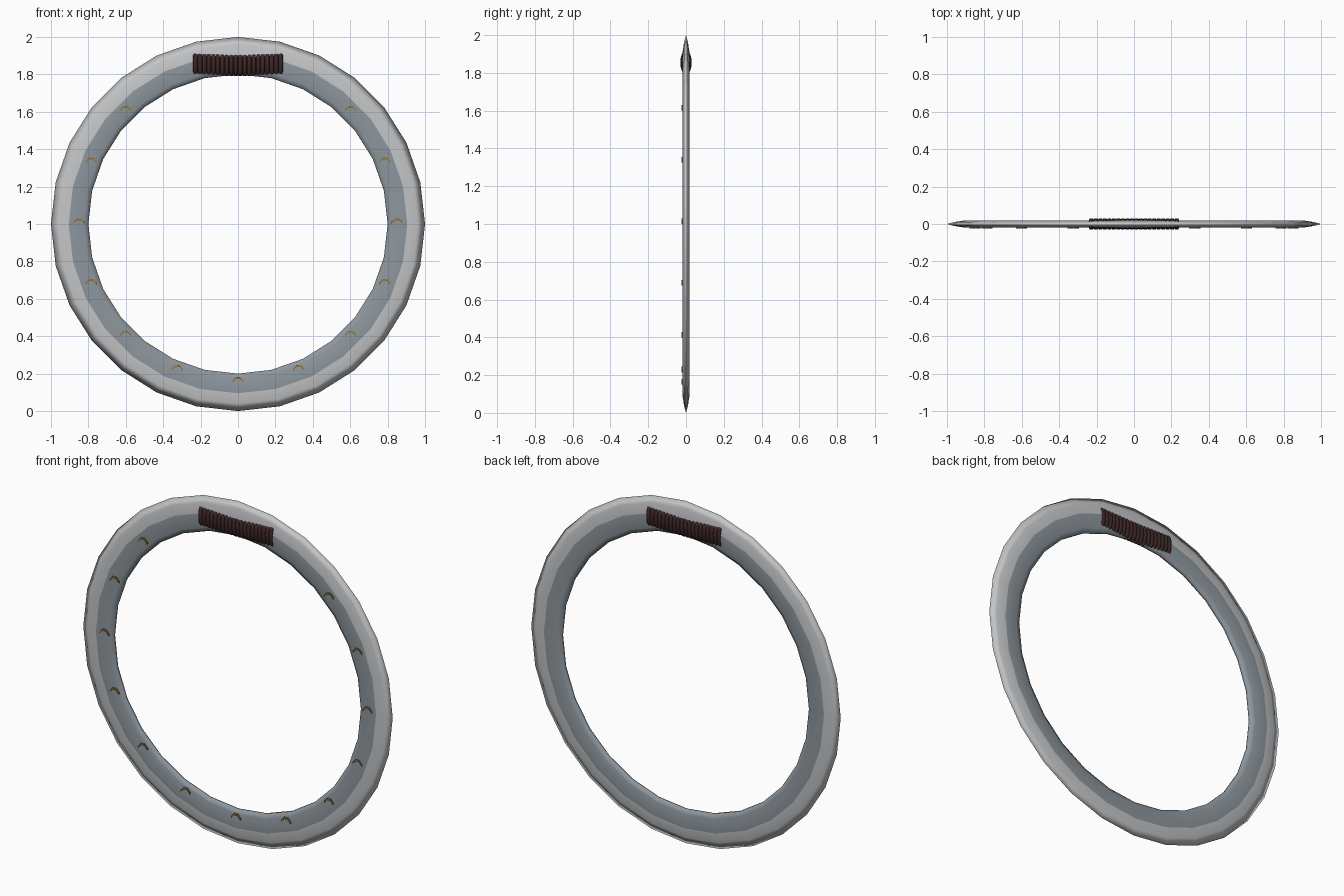
import bpy, bmesh
from math import sin, cos, pi, sqrt

if "Cube" in bpy.data.objects:
    bpy.data.objects.remove(bpy.data.objects["Cube"], do_unlink=True)


def material(name, rgb):
    m = bpy.data.materials.new(name)
    m.use_nodes = True
    m.diffuse_color = (*rgb, 1)
    m.node_tree.nodes["Principled BSDF"].inputs["Base Color"].default_value = (*rgb, 1)
    return m


bright_steel = material("bright steel", (0.55, 0.56, 0.57))
blue_steel = material("blue steel", (0.27, 0.31, 0.34))
leather = material("dark leather", (0.045, 0.02, 0.02))
bronze = material("bronze", (0.32, 0.17, 0.03))


def finish(bm, name, mats, smooth):
    bmesh.ops.recalc_face_normals(bm, faces=bm.faces)
    for f in bm.faces:
        f.smooth = smooth
    mesh = bpy.data.meshes.new(name)
    bm.to_mesh(mesh)
    bm.free()
    for m in mats:
        mesh.materials.append(m)
    ob = bpy.data.objects.new(name, mesh)
    bpy.context.collection.objects.link(ob)
    return ob


def add_tube(bm, rings):
    """Closed surface through a closed list of closed loops."""
    loops = [[bm.verts.new(p) for p in ring] for ring in rings]
    n = len(loops[0])
    faces = []
    for i, a in enumerate(loops):
        b = loops[(i + 1) % len(loops)]
        for j in range(n):
            k = (j + 1) % n
            faces.append(bm.faces.new((a[j], a[k], b[k], b[j])))
    return faces


# Bladed ring: a thin section swept around the y axis
half = [(0.80, 0.008), (0.825, 0.016), (0.905, 0.019), (0.96, 0.011)]
section = half + [(1.0, 0.0)] + [(r, -y) for r, y in reversed(half)]
SEGMENTS = 28
bm = bmesh.new()
rings = []
for i in range(SEGMENTS):
    a = 2 * pi * i / SEGMENTS
    rings.append([(r * sin(a), y, 1 + r * cos(a)) for r, y in section])
faces = add_tube(bm, rings)
for f in faces:
    # Inner band is darker than the cutting edge
    if min(sqrt(v.co.x ** 2 + (v.co.z - 1) ** 2) for v in f.verts) < 0.9:
        f.material_index = 1
finish(bm, "blade_ring", [bright_steel, blue_steel], True)

# Grip: a row of flattened coils wound around the top of the ring
COILS, PITCH, CORD = 20, 0.024, 0.012
bm = bmesh.new()
for c in range(COILS):
    x0 = (c - (COILS - 1) / 2) * PITCH
    rings = []
    for i in range(20):
        a = 2 * pi * i / 20
        ring = []
        for j in range(8):
            b = 2 * pi * j / 8
            out = 0.5 * CORD * (cos(b) - 1)
            ring.append((x0 + CORD * sin(b),
                         (0.03 + out) * cos(a),
                         1.855 + (0.065 + out) * sin(a)))
        rings.append(ring)
    add_tube(bm, rings)
finish(bm, "grip_wrap", [leather], True)

# Upright chevrons on the front of the inner band, skipping the grip
chevron = [(-0.03, 0.0), (-0.012, 0.02), (0.012, 0.02), (0.03, 0.0),
           (0.03, 0.01), (0.012, 0.03), (-0.012, 0.03), (-0.03, 0.01)]
bm = bmesh.new()
for i in range(2, 15):
    a = 2 * pi * i / 16
    cx, cz = 0.85 * sin(a), 1 + 0.85 * cos(a)
    back, front = [[bm.verts.new((cx + x, y, cz + z)) for x, z in chevron]
                   for y in (-0.012, -0.024)]
    for j in range(8):
        k = (j + 1) % 8
        bm.faces.new((back[j], back[k], front[k], front[j]))
    for loop in (back, front):
        for j in range(3):
            bm.faces.new((loop[j], loop[j + 1], loop[6 - j], loop[7 - j]))
finish(bm, "chevron_marks", [bronze], False)
